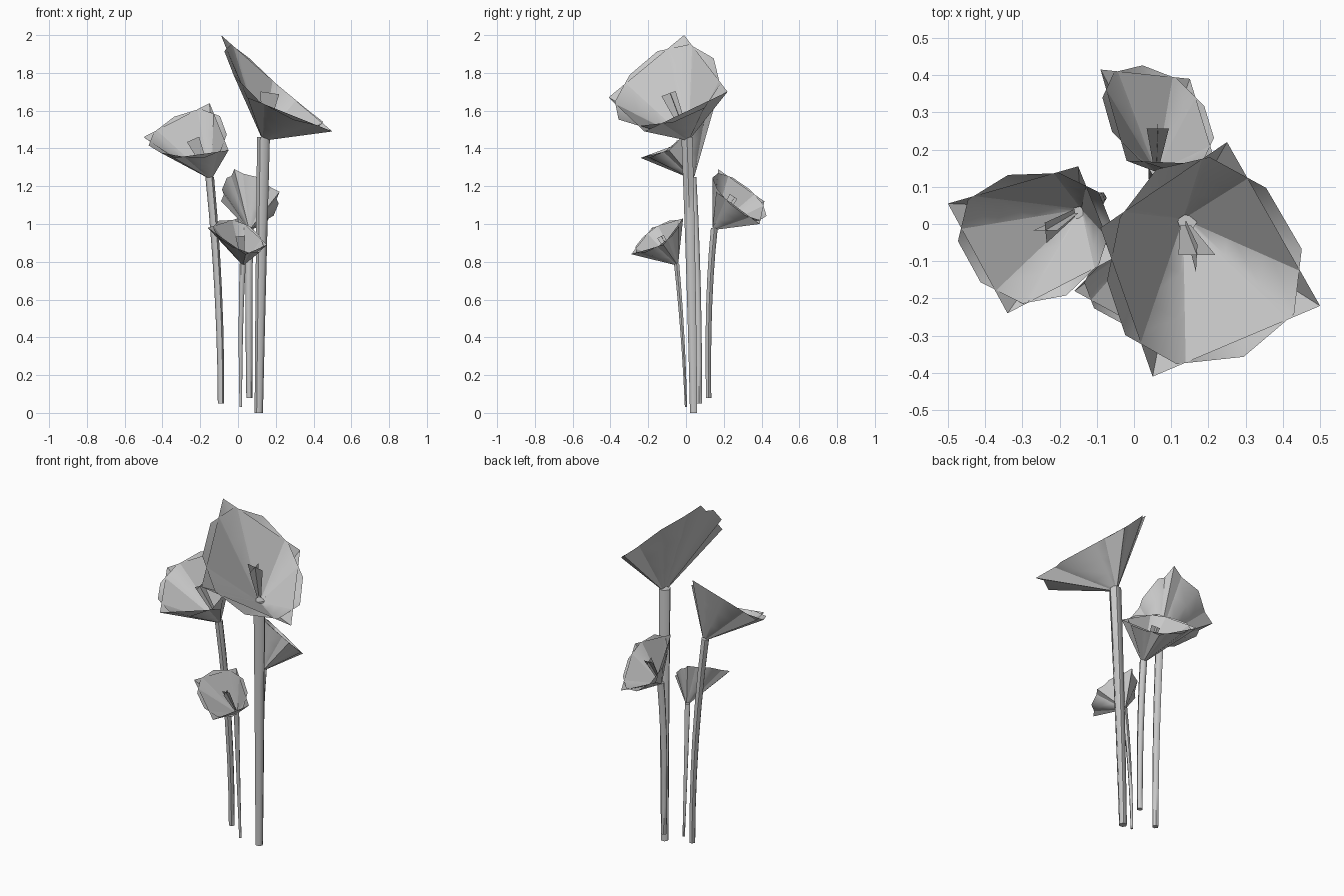
import bpy, bmesh, math
from mathutils import Vector as V

cube = bpy.data.objects.get("Cube")
if cube:
    bpy.data.objects.remove(cube)

grey = bpy.data.materials.new("pale_grey")
grey.use_nodes = True
grey.diffuse_color = (0.58, 0.58, 0.58, 1)
grey.node_tree.nodes["Principled BSDF"].inputs["Base Color"].default_value = (0.58, 0.58, 0.58, 1)


def finish(name, bm, angle):
    mesh = bpy.data.meshes.new(name)
    bm.to_mesh(mesh)
    bm.free()
    mesh.materials.append(grey)
    obj = bpy.data.objects.new(name, mesh)
    bpy.context.collection.objects.link(obj)
    bpy.ops.object.select_all(action="DESELECT")
    obj.select_set(True)
    bpy.context.view_layer.objects.active = obj
    bpy.ops.object.shade_smooth_by_angle(angle=math.radians(angle))


def loft(name, rings, caps=False, angle=60):
    """Skin a list of closed rings with quads."""
    bm = bmesh.new()
    loops = [[bm.verts.new(p) for p in ring] for ring in rings]
    n = len(loops[0])
    for a, b in zip(loops, loops[1:]):
        for i in range(n):
            j = (i + 1) % n
            bm.faces.new((a[i], a[j], b[j], b[i]))
    if caps:
        bm.faces.new(loops[0][::-1])
        bm.faces.new(loops[-1])
    finish(name, bm, angle)


def stem(name, base, mid, top, r0, r1):
    """Gently curved, six-sided stalk widening to the throat."""
    rings = []
    for k in range(7):
        t = k / 6
        c = base * (1 - t) ** 2 + mid * 2 * t * (1 - t) + top * t * t
        r = r0 + (r1 - r0) * t
        rings.append([c + V((r * math.cos(a), r * math.sin(a), 0))
                      for a in (math.tau * i / 6 for i in range(6))])
    loft(name, rings, caps=True)


def funnel(name, throat, corners, count, radius):
    """Cone from the throat to a rim in the tilted frame of the corners."""
    a, b, c, d = corners
    centre = (a + b + c + d) / 4
    rim = []
    for i in range(count):
        ang = math.tau * (i + 0.5) / count
        u, v = math.cos(ang), math.sin(ang)
        s = radius(u, v)
        u, v = u * s, v * s
        rim.append((a * (1 - u) * (1 - v) + b * (1 + u) * (1 - v)
                    + c * (1 + u) * (1 + v) + d * (1 - u) * (1 + v)) / 4)
    inner = [throat + (p - centre) * 0.07 for p in rim]
    rings = [[p.lerp(q, t) for p, q in zip(inner, rim)] for t in (0, 0.33, 0.67, 1)]
    loft(name, rings)


def spadix(name, throat, tip, width):
    """Two crossed blades that widen upward."""
    bm = bmesh.new()
    axis = (tip - throat).normalized()
    side = axis.cross(V((0, 1, 0))).normalized()
    for k, w in enumerate((side, axis.cross(side))):
        low = throat.lerp(tip, 0.1)
        pts = (low - w * width * 0.15, low + w * width * 0.15,
               tip + w * width * 0.5, tip - w * width * (0.5 - 0.2 * k))
        bm.faces.new([bm.verts.new(p) for p in pts])
    finish(name, bm, 10)


# name, stem base, stem middle, throat, rim corners, stem radii, blade width
flowers = [
    ("tall", (.11, .04, 0), (.12, .03, .7), (.135, .005, 1.46),
     [(-.09, -.01, 2), (.25, .22, 1.7), (.5, -.22, 1.49), (.05, -.41, 1.67)], .022, .034, .1),
    ("left", (-.09, .07, .05), (-.09, .07, .65), (-.15, .035, 1.25),
     [(-.5, .055, 1.46), (-.15, .155, 1.64), (-.05, -.09, 1.39), (-.34, -.24, 1.35)], .017, .023, .07),
    ("front", (.015, 0, .03), (.01, -.015, .45), (.025, -.05, .79),
     [(-.16, -.18, .98), (0, -.015, 1.03), (.155, -.12, .89), (.04, -.29, .84)], .007, .016, .05),
    ("back", (.06, .12, .08), (.055, .11, .6), (.06, .15, .98),
     [(-.02, .17, 1.29), (.22, .16, 1.17), (.15, .39, 1), (-.09, .415, 1.12)], .016, .021, .06),
]

for name, base, mid, throat, corners, r0, r1, width in flowers:
    base, mid, throat = V(base), V(mid), V(throat)
    corners = [V(p) for p in corners]
    centre = sum(corners, V()) / 4
    stem(name + "_stem", base, mid, throat, r0, r1)
    # square petal and a rounder petal crossing it
    funnel(name + "_square_petal", throat, corners, 12 + 8,
           lambda u, v: 1 / max(abs(u), abs(v)) if abs(abs(u) - abs(v)) > 0.01 else math.sqrt(2))
    funnel(name + "_round_petal", throat, corners, 10, lambda u, v: 1.2)
    spadix(name + "_spadix", throat, throat.lerp(centre, 0.8) + V((0, 0, .03)), width)
